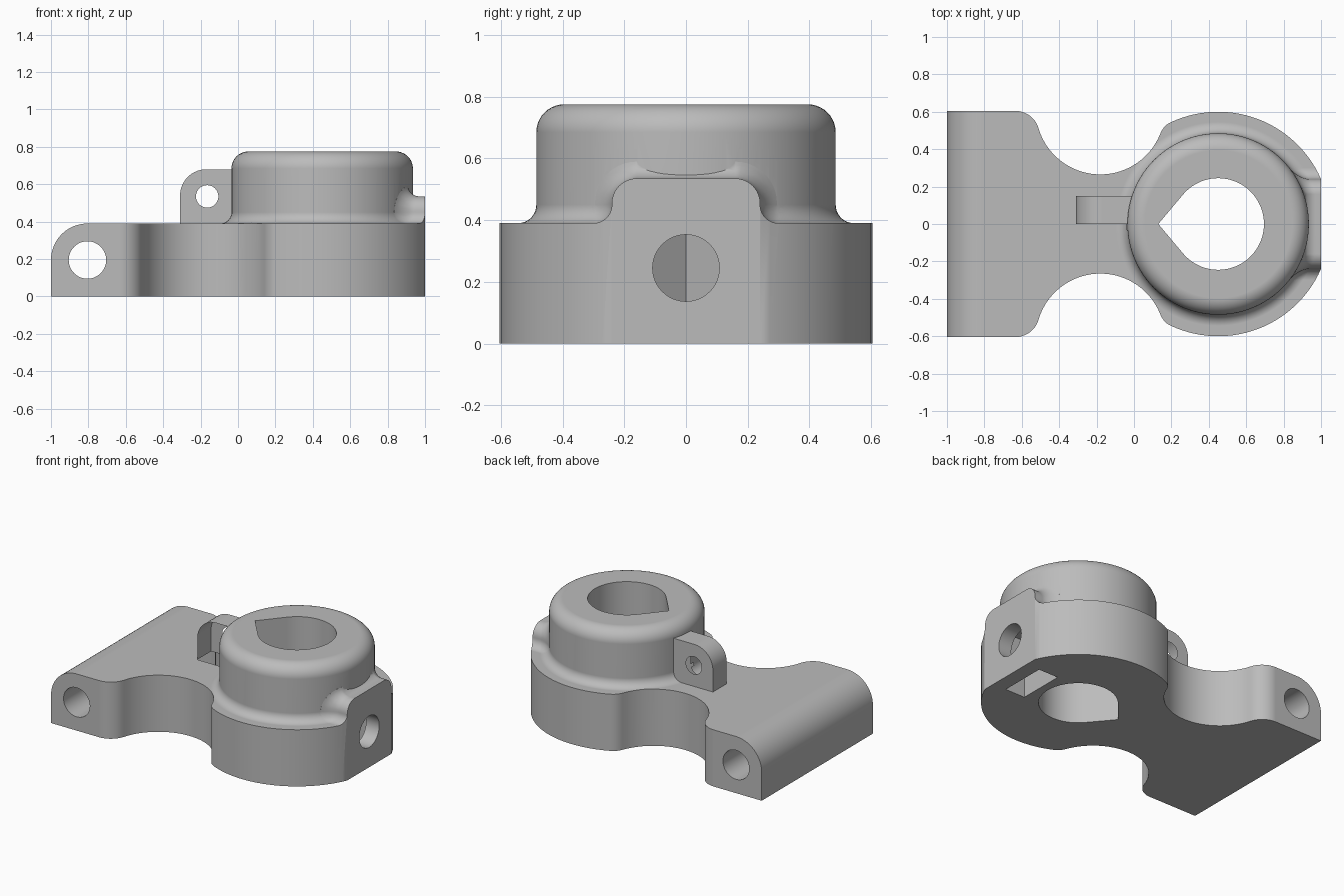
import bpy, bmesh
from math import sin, cos, radians, sqrt

if "Cube" in bpy.data.objects:
    bpy.data.objects.remove(bpy.data.objects["Cube"], do_unlink=True)

grey = bpy.data.materials.new("plain_grey")
grey.use_nodes = True
colour = (0.5, 0.5, 0.5, 1)
grey.diffuse_color = colour
grey.node_tree.nodes["Principled BSDF"].inputs["Base Color"].default_value = colour

HUB_X = 0.45
HUB_R = 0.485
FILLET = 0.06
DECK = 0.39


def arc(cx, cy, r, start, end, n=10):
    angles = [radians(start + (end - start) * i / n) for i in range(n + 1)]
    return [(cx + r * cos(a), cy + r * sin(a)) for a in angles]


def circle(cx, cy, r, n=64):
    return arc(cx, cy, r, 0, 360, n)[:-1]


def loft(name, rings):
    """Skin a closed solid over rings that have equal point counts."""
    bm = bmesh.new()
    loops = [[bm.verts.new(p) for p in ring] for ring in rings]
    n = len(loops[0])
    for a, b in zip(loops, loops[1:]):
        for i in range(n):
            j = (i + 1) % n
            bm.faces.new((a[i], a[j], b[j], b[i]))
    bm.faces.new(loops[0][::-1])
    bm.faces.new(loops[-1])
    bmesh.ops.connect_verts_nonplanar(bm, angle_limit=0.001, faces=bm.faces[:])
    bmesh.ops.recalc_face_normals(bm, faces=bm.faces[:])
    mesh = bpy.data.meshes.new(name)
    bm.to_mesh(mesh)
    bm.free()
    mesh.materials.append(grey)
    obj = bpy.data.objects.new(name, mesh)
    bpy.context.collection.objects.link(obj)
    return obj


def prism(name, outline, axis, low, high):
    place = {"x": lambda a, b, t: (t, a, b),
             "y": lambda a, b, t: (a, t, b),
             "z": lambda a, b, t: (a, b, t)}[axis]
    return loft(name, [[place(a, b, t) for a, b in outline] for t in (low, high)])


def mirrored(half, side):
    """Close a half outline by reflecting coordinate number side."""
    flip = [(-a, b) if side == 0 else (a, -b) for a, b in reversed(half)]
    return half + flip


def combine(target, tool, operation):
    tool.hide_render = True
    mod = target.modifiers.new(operation.lower(), "BOOLEAN")
    mod.operation, mod.object, mod.solver = operation, tool, "EXACT"
    bpy.context.view_layer.objects.active = target
    bpy.ops.object.modifier_apply(modifier=mod.name)
    bpy.data.objects.remove(tool, do_unlink=True)


# Base slab with a rounded hinge end
slab = [(-1, -0.1)] + arc(-0.805, 0.195, 0.195, 180, 90, 16) + [(1.1, DECK), (1.1, -0.1)]
body = prism("bracket_body", slab, "y", -0.8, 0.8)

# Round hub with a rounded rim and a filleted foot
hub_profile = ([(0.55, 0.3), (0.55, 0.388)]
               + arc(HUB_R + FILLET, DECK + FILLET, FILLET, 270, 180)
               + arc(0.395, 0.685, 0.09, 0, 90))
hub = loft("hub", [[(x, y, z) for x, y in circle(HUB_X, 0, r, 96)]
                   for r, z in hub_profile])


# Screw boss that flares into the hub and the deck
def boss_section(grow):
    half = ([(0.305, 0.3), (0.305, 0.388 + grow)]
            + arc(0.3, DECK + FILLET, FILLET - grow, 270, 180)
            + arc(0.16, 0.455, 0.08 + grow, 0, 90))
    return mirrored(half, 0)


boss_rings = [[(0.7, y, z) for y, z in boss_section(0.0548)]]
for step in range(9):
    a = radians(5 + 85 * step / 8)
    reach = HUB_R + FILLET * (1 - cos(a))
    boss_rings.append([(HUB_X + sqrt(reach ** 2 - y ** 2), y, z)
                       for y, z in boss_section(FILLET * (1 - sin(a)))])
boss_rings.append([(1.1, y, z) for y, z in boss_section(0)])
boss = loft("screw_boss", boss_rings)

# Upright lug beside the hub
lug_outline = [(-0.31, 0.3)] + arc(-0.17, 0.54, 0.14, 180, 90) + [(0.1, 0.68), (0.1, 0.3)]
lug = prism("lug", lug_outline, "y", 0, 0.15)

for part in (hub, boss, lug):
    combine(body, part, "UNION")

# Waisted footprint that trims every side wall
half = ([(-1.2, 0.605)]
        + arc(-0.635, 0.475, 0.13, 90, 16.5)
        + arc(-0.18, 0.61, 0.345, 196.5, 339.2, 28)[1:]
        + arc(0.2365, 0.452, 0.1, 159.2, 115.3, 6)[1:]
        + arc(HUB_X, 0, 0.6, 115.3, 23.6, 28)[1:])
combine(body, prism("footprint", mirrored(half, 1), "z", 0, 1.2), "INTERSECT")

# Teardrop bore, hinge hole, lug hole, screw hole and nut slot
bore = [(0.13, 0)] + arc(HUB_X, 0, 0.245, -140, 140, 56)
slot = [(0.75, -0.16), (0.9, -0.16), (0.9, 0.16), (0.75, 0.16)]
cutters = [
    prism("bore", bore, "z", -0.2, 1.3),
    prism("hinge_hole", circle(-0.805, 0.195, 0.1), "y", -0.9, 0.9),
    prism("lug_hole", circle(-0.165, 0.535, 0.06, 40), "y", -0.1, 0.25),
    prism("screw_hole", circle(0, 0.245, 0.108), "x", 0.5, 1.3),
    prism("nut_slot", slot, "z", -0.2, 0.4),
]
for cutter in cutters:
    combine(body, cutter, "DIFFERENCE")

# Smooth curved walls, crisp edges, flat faces kept flat
bpy.ops.object.select_all(action="DESELECT")
body.select_set(True)
bpy.context.view_layer.objects.active = body
bpy.ops.object.shade_smooth_by_angle(angle=radians(30))
weighted = body.modifiers.new("weighted_normals", "WEIGHTED_NORMAL")
weighted.keep_sharp = True
weighted.weight = 100
